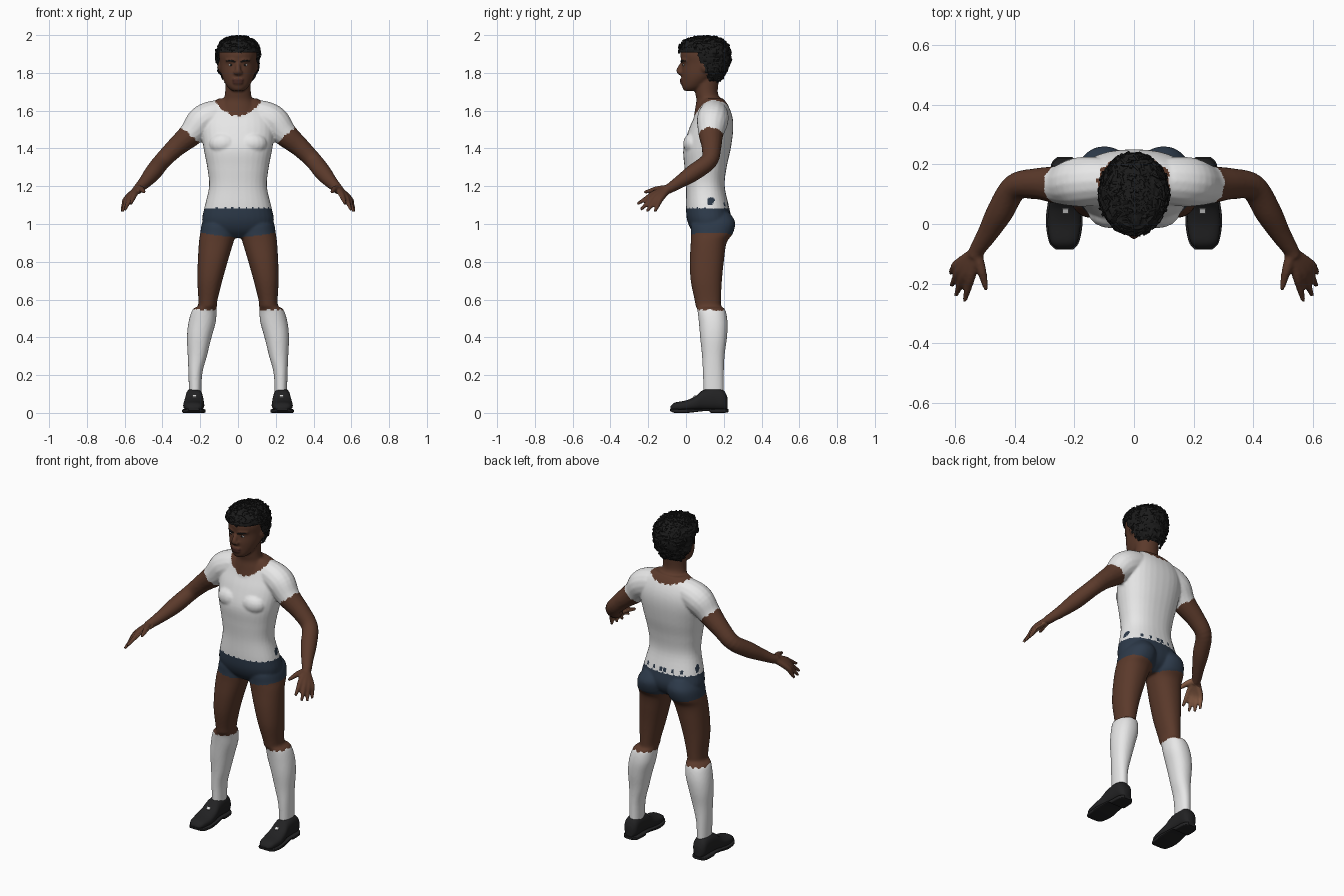
import bpy, bmesh, math, random
from mathutils import Vector, Matrix
from mathutils.bvhtree import BVHTree

random.seed(4)
if "Cube" in bpy.data.objects:
    bpy.data.objects.remove(bpy.data.objects["Cube"])


def material(name, *rgb):
    m = bpy.data.materials.new(name)
    m.use_nodes = True
    m.diffuse_color = (*rgb, 1)
    bsdf = m.node_tree.nodes["Principled BSDF"]
    bsdf.inputs["Base Color"].default_value = (*rgb, 1)
    bsdf.inputs["Roughness"].default_value = 0.8
    return m


skin = material("brown skin", .105, .042, .024)
palm = material("pale palm skin", .27, .12, .065)
lip = material("dark lip", .07, .025, .018)
white = material("white cloth", .8, .8, .8)
navy = material("navy cloth", .026, .042, .068)
black = material("black hair", .011, .011, .011)
leather = material("black leather", .016, .016, .017)
SKIN, PALM, LIP, WHITE, NAVY, HAIR = range(6)


# Shared building helpers
def refine(rows, steps=5):
    """Smooth curve through rows of numbers."""
    out = []
    for i in range(len(rows) - 1):
        a, b, c, d = (rows[max(0, min(len(rows) - 1, i + k))] for k in (-1, 0, 1, 2))
        for s in range(steps):
            t = s / steps
            out.append([q + .5 * t * (r - p + t * (2 * p - 5 * q + 4 * r - u + t * (3 * (q - r) + u - p)))
                        for p, q, r, u in zip(a, b, c, d)])
    return out + [list(rows[-1])]


def bridge(bm, rings):
    loops = [[bm.verts.new(p) for p in ring] for ring in rings]
    n = len(loops[0])
    for lo, hi in zip(loops, loops[1:]):
        for i in range(n):
            bm.faces.new((lo[i], lo[(i + 1) % n], hi[(i + 1) % n], hi[i]))
    bm.faces.new(loops[0][::-1])
    bm.faces.new(loops[-1])


def loft(bm, rows, axis="z", power=2.0, n=32):
    """Rows hold position, then the low and high limits on both cross axes."""
    rings = []
    for t, a0, a1, b0, b1 in refine(rows):
        ring = []
        for i in range(n):
            ang = math.tau * i / n
            c, s = (math.copysign(abs(f(ang)) ** (2 / power), f(ang)) for f in (math.cos, math.sin))
            a, b = (a0 + a1 + (a1 - a0) * c) / 2, (b0 + b1 + (b1 - b0) * s) / 2
            ring.append((a, b, t) if axis == "z" else (a, t, b))
        rings.append(ring)
    bridge(bm, rings)


def centred(rows):
    return [(z, -w, w, y0, y1) for z, w, y0, y1 in rows]


def tube(bm, rows, n=16):
    pts = refine(rows)
    rings = []
    for i, (x, y, z, r) in enumerate(pts):
        d = Vector(pts[min(i + 1, len(pts) - 1)][:3]) - Vector(pts[max(i - 1, 0)][:3])
        q = d.to_track_quat("Z", "Y")
        rings.append([Vector((x, y, z)) + q @ Vector((r * math.cos(math.tau * k / n), r * math.sin(math.tau * k / n), 0))
                      for k in range(n)])
    bridge(bm, rings)


def ball(bm, at, size):
    bmesh.ops.create_uvsphere(bm, u_segments=16, v_segments=10, radius=1,
                              matrix=Matrix.Translation(at) @ Matrix.Diagonal((*size, 1)))


def mirror(bm):
    copy = bmesh.ops.duplicate(bm, geom=bm.verts[:] + bm.edges[:] + bm.faces[:])["geom"]
    for v in copy:
        if isinstance(v, bmesh.types.BMVert):
            v.co.x *= -1


def finish(name, bm, mats, angle=50):
    bmesh.ops.recalc_face_normals(bm, faces=bm.faces[:])
    me = bpy.data.meshes.new(name)
    bm.to_mesh(me)
    bm.free()
    for m in mats:
        me.materials.append(m)
    ob = bpy.data.objects.new(name, me)
    bpy.context.collection.objects.link(ob)
    if angle:
        bpy.ops.object.select_all(action="DESELECT")
        ob.select_set(True)
        bpy.context.view_layer.objects.active = ob
        bpy.ops.object.shade_smooth_by_angle(angle=math.radians(angle))
    return ob


# Limbs, one side
bm = bmesh.new()
loft(bm, [(1.06, .03, .15, .08, .23), (1.01, .008, .188, .03, .26), (.95, .01, .2, .026, .248),
          (.9, .025, .207, .025, .215), (.8, .055, .213, .02, .2), (.7, .083, .215, .025, .19),
          (.6, .108, .21, .045, .185), (.565, .112, .214, .052, .187), (.545, .113, .242, .06, .208),
          (.48, .118, .262, .068, .22), (.4, .14, .27, .075, .217), (.3, .165, .266, .085, .204),
          (.2, .19, .262, .09, .2), (.05, .195, .258, .095, .2)], power=2.2)
tube(bm, [(.06, .145, 1.575, .07), (.12, .145, 1.575, .08), (.19, .14, 1.542, .083), (.25, .132, 1.475, .066),
          (.33, .135, 1.405, .052), (.4, .122, 1.335, .046), (.45, .04, 1.272, .045), (.49, -.03, 1.225, .035),
          (.525, -.085, 1.19, .027), (.535, -.11, 1.18, .026)])
for knuckle, tip in (((.545, -.168, 1.162), (.568, -.258, 1.105)), ((.566, -.165, 1.15), (.598, -.24, 1.075)),
                     ((.582, -.152, 1.14), (.613, -.208, 1.065)), ((.592, -.135, 1.132), (.617, -.165, 1.066)),
                     ((.513, -.15, 1.185), (.495, -.222, 1.168))):
    k, t = Vector(knuckle), Vector(tip)
    tube(bm, [(.53, -.095, 1.185, .02), (*k, .0165), (*k.lerp(t, .55), .0125), (*t, .008)])
ball(bm, (.075, .04, 1.425), (.08, .055, .06))            # chest
ball(bm, (.095, .1, 1.835), (.012, .022, .032))           # ear
tube(bm, [(.005, -.015, 1.868, .012), (.03, -.014, 1.868, .013), (.062, .005, 1.868, .01)])  # brow ridge
ball(bm, (.012, -.03, 1.802), (.013, .014, .011))         # nostril
mirror(bm)

# Torso, neck and head
loft(bm, centred([(.925, .08, .07, .17), (.965, .17, .03, .22), (1.02, .19, .006, .24), (1.09, .177, 0, .228),
                  (1.2, .153, 0, .205), (1.3, .163, -.008, .215), (1.4, .182, -.014, .237), (1.5, .195, .015, .25),
                  (1.57, .185, .045, .245), (1.63, .155, .07, .222), (1.665, .1, .085, .195)]), power=2.3)
loft(bm, centred([(1.56, .12, .04, .22), (1.62, .1, .05, .205), (1.66, .078, .055, .185), (1.7, .068, .048, .168),
                  (1.8, .068, .04, .18)]))
loft(bm, centred([(1.705, .032, -.01, .06), (1.725, .055, -.02, .1), (1.76, .076, -.022, .14), (1.8, .09, -.025, .19),
                  (1.85, .097, -.022, .215), (1.9, .101, -.03, .22), (1.95, .09, -.01, .2), (1.98, .05, .05, .15)]))
tube(bm, [(0, -.012, 1.86, .01), (0, -.03, 1.83, .013), (0, -.038, 1.808, .014), (0, -.025, 1.793, .009)])
ball(bm, (0, -.02, 1.763), (.032, .014, .009))
ball(bm, (0, -.019, 1.747), (.028, .014, .009))
body = finish("body", bm, (skin, palm, lip, white, navy, black), 0)

# Fuse the parts into one smooth surface
fuse = body.modifiers.new("fuse", "REMESH")
fuse.mode, fuse.voxel_size = "VOXEL", .0065
soften = body.modifiers.new("soften", "SMOOTH")
soften.factor, soften.iterations = .5, 4
graph = bpy.context.evaluated_depsgraph_get()
fused = bpy.data.meshes.new_from_object(body.evaluated_get(graph))
body.modifiers.clear()
body.data = fused


def hairline(y):
    return max(1.757, 1.905 - 2.2 * max(0, y - .06))


def clothing(c, n):
    """Choose the colour from the place on the body."""
    x, y, z = abs(c.x), c.y, c.z
    rough = .004 * math.sin(170 * c.x + 90 * y)
    if z > 1.69:
        if z > hairline(y) + .012:
            return HAIR
        return LIP if x < .03 and y < -.018 and 1.741 < z < 1.769 else SKIN
    if x > .195 and (x - .255) * .65 - (z - 1.472) * .76 > rough and z > 1.03:
        inner = n.dot(Vector((-.7 * math.copysign(1, c.x), .3, -.65)))
        return PALM if y < -.1 and inner > .4 else SKIN
    if z > 1.5:
        low, rise = (1.572, .085) if y < .12 else (1.625, .035)
        return SKIN if x < .137 and z > low + rise * (x / .13) ** 2 + rough else WHITE
    if z > 1.084 + rough / 2:
        spots = y > .19 and z < 1.115 and math.sin(125 * x) > .55 and z > 1.092
        patch = x > .1 and math.hypot(y - .135, z - 1.118) < .017 + 2 * rough
        return NAVY if spots or patch else WHITE
    if z > .925 + .14 * x:
        return NAVY
    return WHITE if z < .545 + rough else SKIN


for poly in fused.polygons:
    poly.material_index = clothing(poly.center, poly.normal)
    poly.use_smooth = True

# Eyes and eyebrows laid on the face
probe = bmesh.new()
probe.from_mesh(fused)
face = BVHTree.FromBMesh(probe)
probe.free()


def on_face(x, z, lift=0):
    hit = face.ray_cast(Vector((x, -1, z)), Vector((0, 1, 0)))[0]
    return Vector((x, hit.y - lift, z))


for name, mat, size, lift in (("eye_whites", white, (.014, .004, .005), -.001),
                              ("pupils", black, (.0055, .003, .0055), .002)):
    bm = bmesh.new()
    ball(bm, on_face(.037, 1.842, lift), size)
    mirror(bm)
    finish(name, bm, (mat,))
bm = bmesh.new()
tube(bm, [(*on_face(x, z), r) for x, z, r in ((.014, 1.856, .003), (.035, 1.864, .005), (.062, 1.863, .002))])
mirror(bm)
finish("eyebrows", bm, (black,))

# Hair: a rough cap with short tufts
bm = bmesh.new()
loft(bm, centred([(1.755, .07, .06, .18), (1.8, .1, .02, .212), (1.85, .111, -.01, .232), (1.9, .116, -.034, .238),
                  (1.94, .109, -.036, .228), (1.97, .085, -.01, .2), (1.987, .05, .04, .16), (1.992, .015, .08, .12)]), n=44)
bmesh.ops.recalc_face_normals(bm, faces=bm.faces[:])
bm.normal_update()
gone = [f for f in bm.faces if f.calc_center_median().z < hairline(f.calc_center_median().y)]
bmesh.ops.delete(bm, geom=gone, context="FACES")
for v in bm.verts:
    v.co += v.normal * random.uniform(-.004, .004)
spots = [(f.calc_center_median(), f.normal.copy()) for f in bm.faces]
for at, normal in random.sample(spots, min(260, len(spots))):
    turn = normal.to_track_quat("Z", "Y").to_matrix().to_4x4() @ Matrix.Rotation(random.uniform(0, math.pi), 4, "Z")
    tilt = Matrix.Rotation(random.uniform(-.3, .3), 4, "Y")
    bmesh.ops.create_cube(bm, size=1, matrix=Matrix.Translation(at) @ turn @ tilt @ Matrix.Diagonal((.026, .008, .009, 1)))
finish("hair", bm, (black,), 0)

# Shoes with soles, heels and small tabs
bm = bmesh.new()
loft(bm, [(-.082, .21, .258, .014, .034), (-.06, .19, .28, .01, .054), (0, .179, .29, .01, .066),
          (.05, .18, .286, .012, .088), (.09, .184, .28, .014, .12), (.15, .187, .277, .014, .132),
          (.2, .19, .274, .012, .118), (.22, .208, .256, .014, .08)], axis="y", power=2.5)
mirror(bm)
finish("shoes", bm, (leather,))
bm = bmesh.new()
loft(bm, [(-.086, .205, .262, .012, .022), (-.06, .184, .285, 0, .02), (.01, .172, .296, 0, .02),
          (.08, .178, .288, .008, .022), (.12, .182, .283, .01, .022), (.135, .182, .282, 0, .022),
          (.2, .186, .278, 0, .022), (.224, .206, .258, .004, .02)], axis="y", power=6)
mirror(bm)
finish("shoe_soles", bm, (leather,), 35)
bm = bmesh.new()
bmesh.ops.create_cube(bm, size=1, matrix=Matrix.Translation((.23, .045, .087))
                      @ Matrix.Rotation(.5, 4, "X") @ Matrix.Diagonal((.02, .016, .008, 1)))
mirror(bm)
finish("shoe_tabs", bm, (white,), 0)
